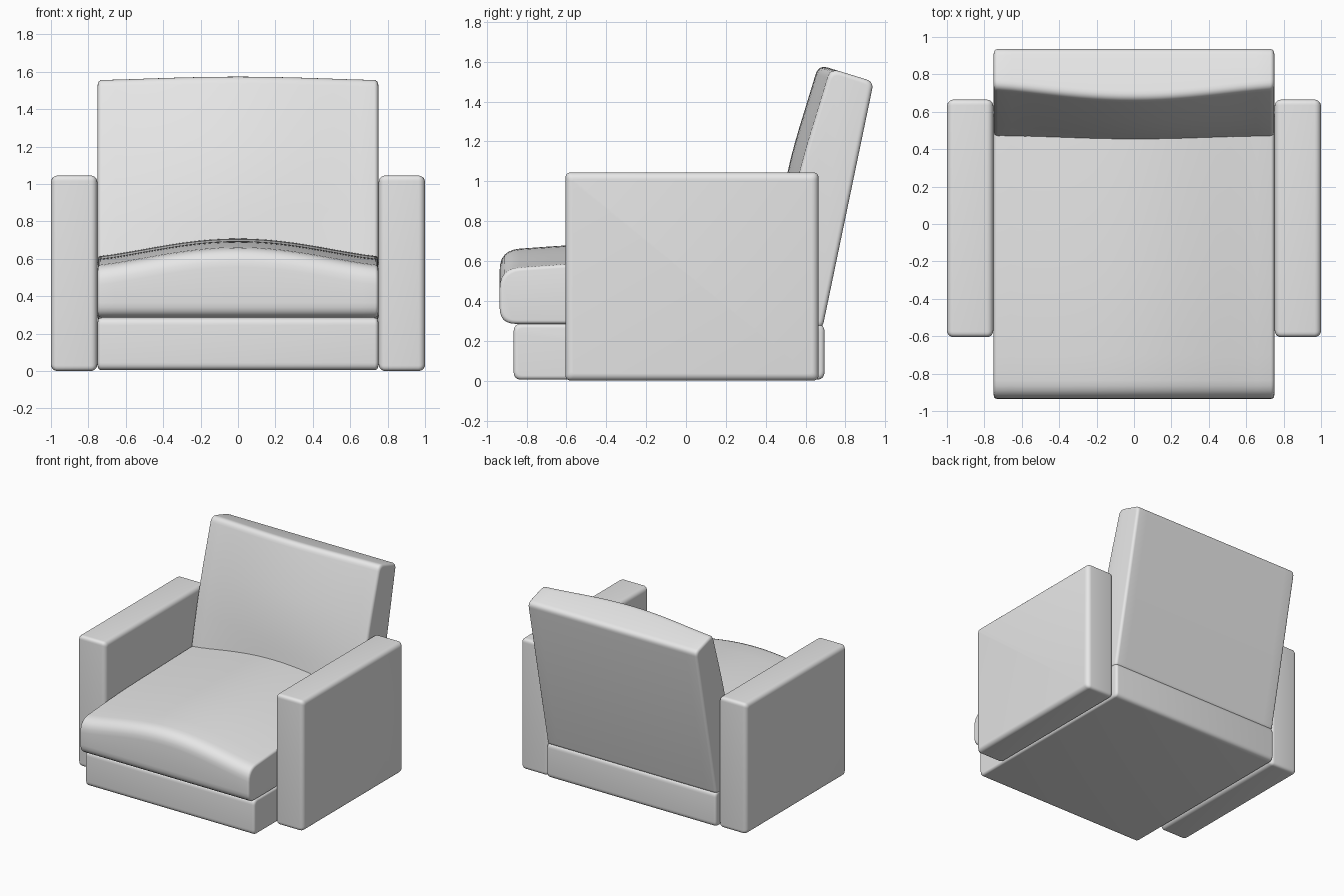
import bpy
import bmesh
import math
from mathutils import Vector

if "Cube" in bpy.data.objects:
    bpy.data.objects.remove(bpy.data.objects["Cube"], do_unlink=True)

GREY = (0.8, 0.8, 0.8, 1.0)
fabric = bpy.data.materials.new("grey_fabric")
fabric.use_nodes = True
fabric.diffuse_color = GREY
fabric.node_tree.nodes["Principled BSDF"].inputs["Base Color"].default_value = GREY


def inset(points, d):
    """Move every side of a counter-clockwise polygon inward by d."""
    result = []
    for i, p in enumerate(points):
        a = (p - points[i - 1]).normalized()
        b = (points[(i + 1) % len(points)] - p).normalized()
        na, nb = Vector((-a.y, a.x)), Vector((-b.y, b.x))
        result.append(p + (na + nb) * d / (1 + na.dot(nb)))
    return result


def rounded(points, radii, steps=6):
    """Replace each corner with a short curve."""
    result = []
    for i, p in enumerate(points):
        before = p + (points[i - 1] - p).normalized() * radii[i]
        after = p + (points[(i + 1) % len(points)] - p).normalized() * radii[i]
        for k in range(steps + 1):
            t = k / steps
            result.append(before * (1 - t) ** 2 + p * 2 * t * (1 - t) + after * t * t)
    return result


def padded_block(name, x0, x1, corners, rim, spans=1):
    """Loft a side profile along x. Corners are (y, z, radius, crown y, crown z)."""
    mid, half = (x0 + x1) / 2, (x1 - x0) / 2
    arc = [k * math.pi / 10 for k in range(6)]
    left = [(-half + rim * (1 - math.sin(a)), rim * (1 - math.cos(a))) for a in arc]
    left = [(-half + rim * (1 - math.cos(a)), rim * (1 - math.sin(a))) for a in arc]
    inner = half - rim
    middle = [(-inner + 2 * inner * k / spans, 0) for k in range(1, spans)]
    stations = left + middle + [(-x, d) for x, d in reversed(left)]

    bm = bmesh.new()
    rings = []
    for x, d in stations:
        crown = max(0, math.cos(math.pi / 2 * x / half)) ** 1.3
        outline = [Vector((y + cy * crown, z + cz * crown)) for y, z, r, cy, cz in corners]
        radii = [max(0.003, c[2] - d * 0.5) for c in corners]
        ring = rounded(inset(outline, d), radii)
        rings.append([bm.verts.new((mid + x, p.x, p.y)) for p in ring])
    for a, b in zip(rings, rings[1:]):
        for i in range(len(a)):
            bm.faces.new((a[i - 1], a[i], b[i], b[i - 1]))
    bm.faces.new(rings[0])
    bm.faces.new(rings[-1])
    bmesh.ops.recalc_face_normals(bm, faces=bm.faces)

    mesh = bpy.data.meshes.new(name)
    bm.to_mesh(mesh)
    bm.free()
    mesh.materials.append(fabric)
    obj = bpy.data.objects.new(name, mesh)
    bpy.context.collection.objects.link(obj)
    bpy.ops.object.select_all(action="DESELECT")
    obj.select_set(True)
    bpy.context.view_layer.objects.active = obj
    bpy.ops.object.shade_smooth_by_angle(angle=math.radians(35))
    return obj


def box(y0, y1, z0, z1, r):
    return [(y, z, r, 0, 0) for y, z in ((y0, z0), (y1, z0), (y1, z1), (y0, z1))]


# Armrests
for side, x0, x1 in (("right", -1.0, -0.752), ("left", 0.752, 1.0)):
    padded_block(side + "_armrest", x0, x1, box(-0.605, 0.665, 0, 1.045, 0.03), 0.035)

# Base under the seat
padded_block("base", -0.75, 0.75, box(-0.865, 0.695, 0.005, 0.285, 0.04), 0.02)

# Seat cushion with a crowned top
seat = [
    (-0.935, 0.285, 0.08, 0, 0),
    (0.45, 0.285, 0.03, 0, 0),
    (0.55, 0.615, 0.03, 0, 0.095),
    (-0.45, 0.595, 0.25, 0, 0.095),
    (-0.935, 0.56, 0.10, 0, 0.095),
]
padded_block("seat_cushion", -0.75, 0.75, seat, 0.018, 20)

# Leaning backrest with a crowned front
back = [
    (0.40, 0.275, 0.03, 0, 0),
    (0.685, 0.265, 0.03, 0, 0),
    (0.942, 1.50, 0.04, 0, 0),
    (0.725, 1.567, 0.05, -0.06, 0.018),
    (0.56, 1.03, 0.25, -0.065, 0),
]
padded_block("backrest", -0.75, 0.75, back, 0.022, 20)
